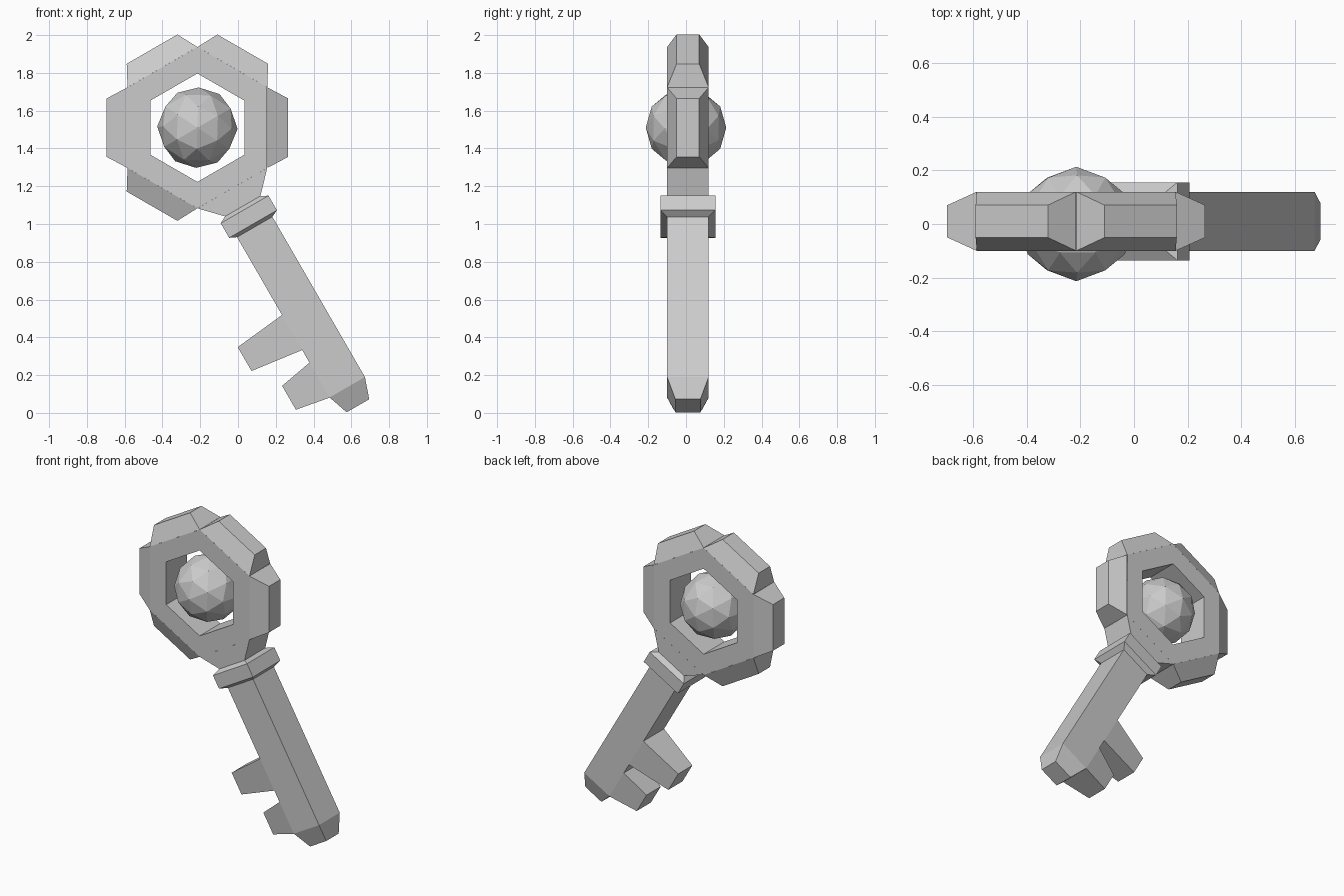
import bpy, bmesh
from math import sin, cos, radians
from mathutils import Vector

if "Cube" in bpy.data.objects:
    bpy.data.objects.remove(bpy.data.objects["Cube"])

CENTRE = Vector((-0.215, 0.01, 1.51))   # middle of the bow
APOTHEM, DEPTH = 0.37, 0.11


def finish(name, bm):
    bmesh.ops.recalc_face_normals(bm, faces=bm.faces)
    mesh = bpy.data.meshes.new(name)
    bm.to_mesh(mesh)
    bm.free()
    obj = bpy.data.objects.new(name, mesh)
    bpy.context.collection.objects.link(obj)
    return obj


def loft(name, angle, sections):
    """Rectangular sections (distance, offset, half width, half depth)
    joined along a direction in the xz plane; the hidden base stays open."""
    a = radians(angle)
    along, across = Vector((cos(a), 0, sin(a))), Vector((-sin(a), 0, cos(a)))
    bm = bmesh.new()
    rings = []
    for dist, off, w, d in sections:
        rings.append([bm.verts.new(CENTRE + along * dist + across * (off + sx * w)
                                   + Vector((0, sy * d, 0)))
                      for sx, sy in ((-1, -1), (1, -1), (1, 1), (-1, 1))])
    for r, s in zip(rings, rings[1:]):
        for i in range(4):
            j = (i + 1) % 4
            bm.faces.new((r[i], r[j], s[j], s[i]))
    cap = bm.faces.new(rings[-1])
    bmesh.ops.recalc_face_normals(bm, faces=bm.faces)
    cap.normal_update()
    if cap.normal.dot(along) < 0:
        bmesh.ops.reverse_faces(bm, faces=bm.faces)
    mesh = bpy.data.meshes.new(name)
    bm.to_mesh(mesh)
    bm.free()
    obj = bpy.data.objects.new(name, mesh)
    bpy.context.collection.objects.link(obj)


# Hexagonal bow: front, back and hole walls (outer walls are covered by the lugs)
bm = bmesh.new()
loops = []
for radius, y in ((0.427, -DEPTH), (0.287, -DEPTH), (0.287, DEPTH), (0.427, DEPTH)):
    loops.append([bm.verts.new(CENTRE + Vector((radius * cos(radians(30 + 60 * k)), y,
                                                radius * sin(radians(30 + 60 * k)))))
                  for k in range(6)])
for a, b in zip(loops, loops[1:]):
    for i in range(6):
        j = (i + 1) % 6
        bm.faces.new((a[i], b[i], b[j], a[j]))
bm.normal_update()
if bm.faces[:][0].normal.y > 0:
    bmesh.ops.reverse_faces(bm, faces=bm.faces)
mesh = bpy.data.meshes.new("bow_ring")
bm.to_mesh(mesh)
bm.free()
bpy.context.collection.objects.link(bpy.data.objects.new("bow_ring", mesh))

# Tapered lugs on five sides of the bow
for k in range(5):
    loft(f"bow_lug_{k + 1}", 60 * k,
         [(APOTHEM, 0, 0.2135, DEPTH), (0.48, 0, 0.155, 0.06)])

# Neck, collar, shaft and tapered tip on the sixth side
loft("shaft", 300, [
    (APOTHEM, 0, 0.2135, DEPTH), (0.48, 0, 0.108, DEPTH),
    (0.50, 0, 0.146, 0.145), (0.589, 0, 0.146, 0.145),
    (0.607, 0, 0.108, DEPTH), (1.587, 0, 0.108, DEPTH), (1.70, 0, 0.069, 0.066)])

# Teeth
loft("long_tooth", 210, [(0.108, 1.19, 0.107, DEPTH), (0.396, 1.186, 0.073, 0.075)])
loft("short_tooth", 210, [(0.108, 1.481, 0.107, DEPTH), (0.295, 1.481, 0.073, 0.075)])

# Gem floating in the bow
bm = bmesh.new()
bmesh.ops.create_icosphere(bm, subdivisions=2, radius=0.213)
gem = finish("gem", bm)
gem.location = (CENTRE.x, 0, CENTRE.z)
gem.rotation_euler.y = radians(-30)
